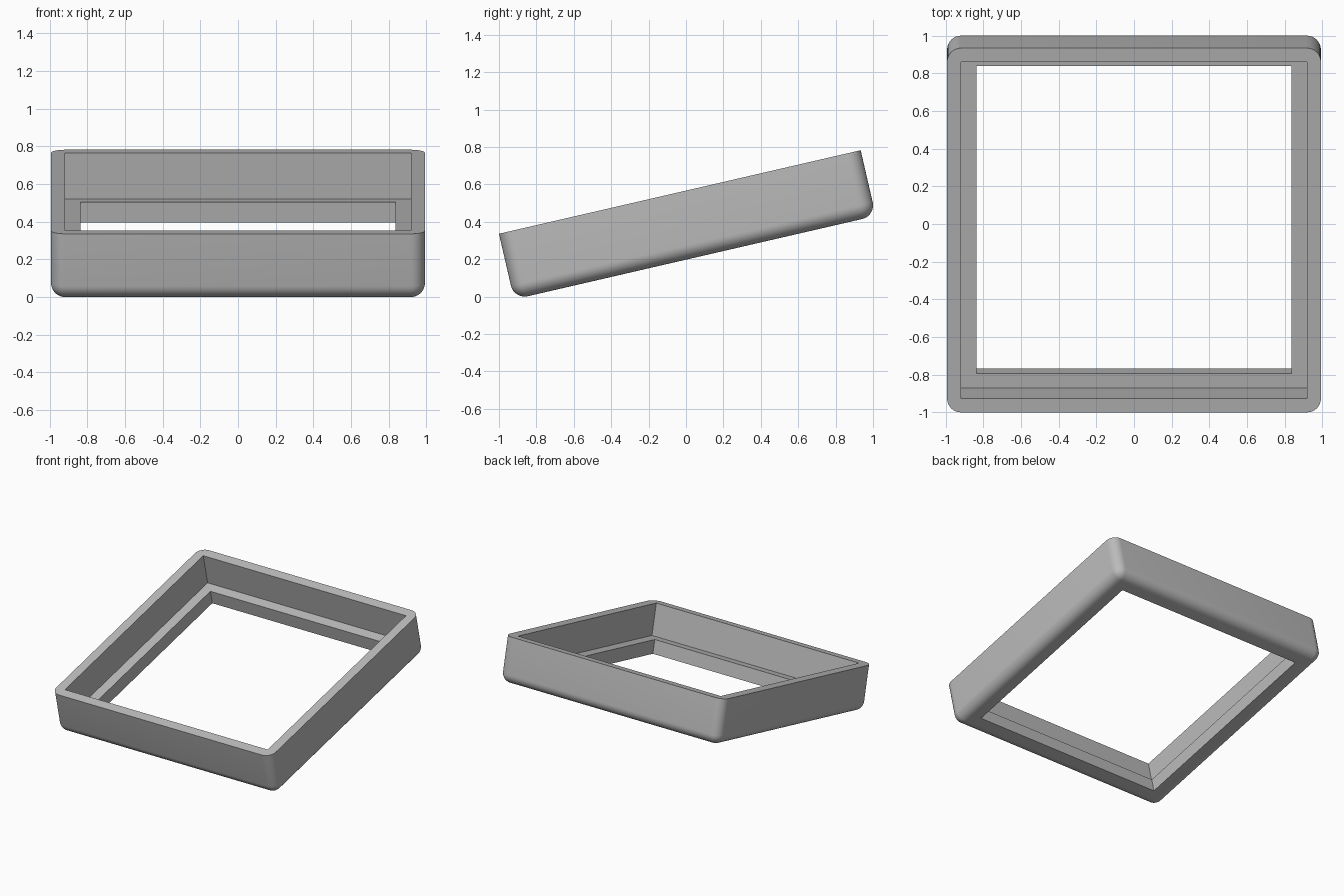
import bpy, bmesh, math
from mathutils import Matrix, Vector

cube = bpy.data.objects.get("Cube")
if cube:
    bpy.data.objects.remove(cube, do_unlink=True)

OUTER, POCKET, OPENING = 0.9925, 0.9175, 0.8375   # half widths
HEIGHT, LIP = 0.36, 0.11
ROUND, STEPS = 0.075, 8
TILT = math.radians(13)


def ring(bm, half, radius, z):
    """Square loop with rounded corners; a zero radius gives sharp corners."""
    verts = []
    for corner in range(4):
        mid = math.pi / 4 + corner * math.pi / 2
        cx = math.copysign(half - radius, math.cos(mid))
        cy = math.copysign(half - radius, math.sin(mid))
        for i in range(STEPS + 1):
            a = (corner + i / STEPS) * math.pi / 2
            verts.append(bm.verts.new((cx + radius * math.cos(a),
                                       cy + radius * math.sin(a), z)))
    return verts


# Section from the rounded underside, up the outside, and down the stepped inside
section = []
for i in range(STEPS + 1):
    a = i / STEPS * math.pi / 2
    section.append((OUTER - ROUND * (1 - math.sin(a)), ROUND * math.sin(a),
                    ROUND * (1 - math.cos(a))))
section += [(OUTER, ROUND, HEIGHT), (POCKET, 0, HEIGHT), (POCKET, 0, LIP),
            (OPENING, 0, LIP), (OPENING, 0, 0)]

bm = bmesh.new()
rings = [ring(bm, *s) for s in section]
for k, low in enumerate(rings):
    high = rings[(k + 1) % len(rings)]
    for i in range(len(low)):
        j = (i + 1) % len(low)
        bm.faces.new((low[i], low[j], high[j], high[i]))
bmesh.ops.remove_doubles(bm, verts=bm.verts, dist=1e-5)
bmesh.ops.recalc_face_normals(bm, faces=bm.faces)

# Tilt the frame up at the back, then centre it and stand it on the ground
bmesh.ops.rotate(bm, verts=bm.verts, matrix=Matrix.Rotation(TILT, 3, 'X'))
ys = [v.co.y for v in bm.verts]
lowest = min(v.co.z for v in bm.verts)
bmesh.ops.translate(bm, verts=bm.verts,
                    vec=Vector((0, -(min(ys) + max(ys)) / 2, -lowest)))

mesh = bpy.data.meshes.new("tilted_frame")
bm.to_mesh(mesh)
bm.free()
frame = bpy.data.objects.new("tilted_frame", mesh)
bpy.context.collection.objects.link(frame)

# Plain grey finish
grey = bpy.data.materials.new("plain_grey")
grey.use_nodes = True
colour = (0.5, 0.5, 0.5, 1)
grey.diffuse_color = colour
grey.node_tree.nodes["Principled BSDF"].inputs["Base Color"].default_value = colour
mesh.materials.append(grey)

bpy.ops.object.select_all(action='DESELECT')
frame.select_set(True)
bpy.context.view_layer.objects.active = frame
bpy.ops.object.shade_smooth_by_angle(angle=math.radians(30))
